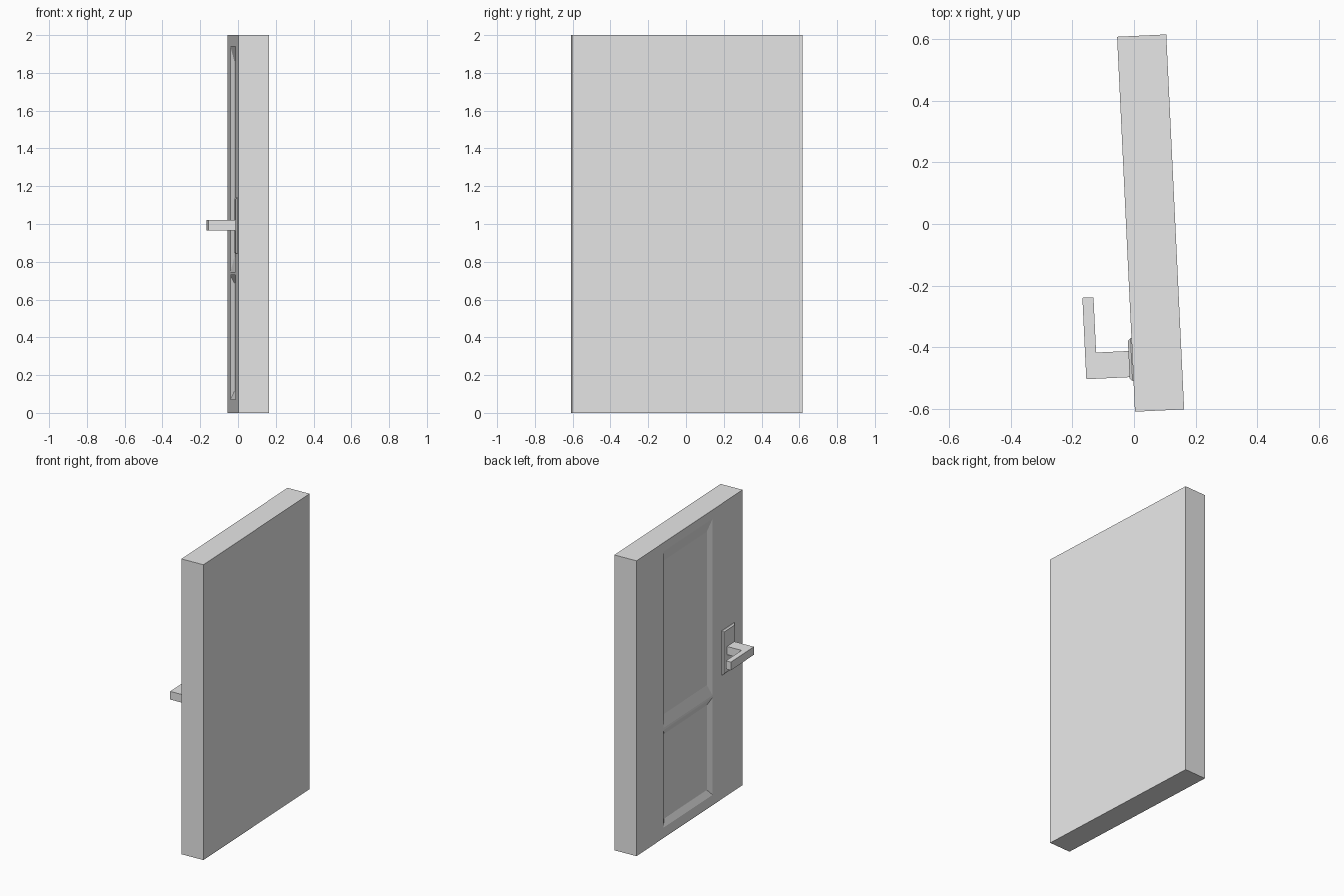
import bpy, bmesh, math
from mathutils import Matrix, Vector

cube = bpy.data.objects.get("Cube")
if cube:
    bpy.data.objects.remove(cube, do_unlink=True)

grey = bpy.data.materials.new("light_grey")
grey.use_nodes = True
grey.diffuse_color = (0.8, 0.8, 0.8, 1)
grey.node_tree.nodes["Principled BSDF"].inputs["Base Color"].default_value = (0.8, 0.8, 0.8, 1)

# The door stands slightly turned
PLACE = Matrix.Translation((0.054, 0.003, 0)) @ Matrix.Rotation(math.radians(2.73), 4, "Z")
THICK, WIDTH, HEIGHT = 0.16, 1.22, 2.0
FACE = -THICK / 2


def finish(name, bm):
    bmesh.ops.recalc_face_normals(bm, faces=bm.faces)
    mesh = bpy.data.meshes.new(name)
    bm.to_mesh(mesh)
    bm.free()
    mesh.materials.append(grey)
    obj = bpy.data.objects.new(name, mesh)
    obj.matrix_world = PLACE
    bpy.context.collection.objects.link(obj)
    return obj


def box(x, y, z):
    """Box between the given (low, high) pairs."""
    bm = bmesh.new()
    size = [b - a for a, b in (x, y, z)]
    mid = [(a + b) / 2 for a, b in (x, y, z)]
    bmesh.ops.create_cube(bm, size=1, matrix=Matrix.Translation(mid) @ Matrix.Diagonal((*size, 1)))
    return bm


# Door slab with its panelled face cut along the panel borders
panel_y = (-0.265, 0.30)
panels_z = ((0.07, 0.73), (0.745, 1.94))
bm = box((FACE, -FACE), (-WIDTH / 2, WIDTH / 2), (0, HEIGHT))
cuts = [((0, y, 0), (0, 1, 0)) for y in panel_y]
cuts += [((0, 0, z), (0, 0, 1)) for pair in panels_z for z in pair]
for point, normal in cuts:
    faces = [f for f in bm.faces if f.calc_center_median().x < FACE + 0.001]
    geom = set(faces)
    for f in faces:
        geom.update(f.edges, f.verts)
    bmesh.ops.bisect_plane(bm, geom=list(geom), plane_co=point, plane_no=normal)

# Sunken panels with sloping borders
panels = []
for f in bm.faces:
    c = f.calc_center_median()
    if c.x < FACE + 0.001 and panel_y[0] < c.y < panel_y[1]:
        if any(a < c.z < b for a, b in panels_z):
            panels.append(f)
for f in bmesh.ops.extrude_discrete_faces(bm, faces=panels)["faces"]:
    c = f.calc_center_median()
    for v in f.verts:
        v.co = c + (v.co - c) * 0.87 + Vector((0.019, 0, 0))
finish("door_slab", bm)

# Handle backplate with chamfered front rim
bm = box((FACE - 0.012, FACE + 0.005), (-0.51, -0.37), (0.84, 1.14))
rim = [e for e in bm.edges if all(v.co.x < FACE for v in e.verts)]
bmesh.ops.bevel(bm, geom=rim, offset=0.009, segments=1, affect="EDGES")
finish("handle_backplate", bm)

# L-shaped lever handle, extruded upward from its plan outline
outline = [(FACE, -0.497), (-0.233, -0.497), (-0.233, -0.232),
           (-0.197, -0.232), (-0.197, -0.412), (FACE, -0.412)]
bm = bmesh.new()
base = bm.faces.new([bm.verts.new((x, y, 0.965)) for x, y in outline])
top = bmesh.ops.extrude_face_region(bm, geom=[base])["geom"]
bmesh.ops.translate(bm, vec=(0, 0, 0.055),
                    verts=[g for g in top if isinstance(g, bmesh.types.BMVert)])
finish("lever_handle", bm)
